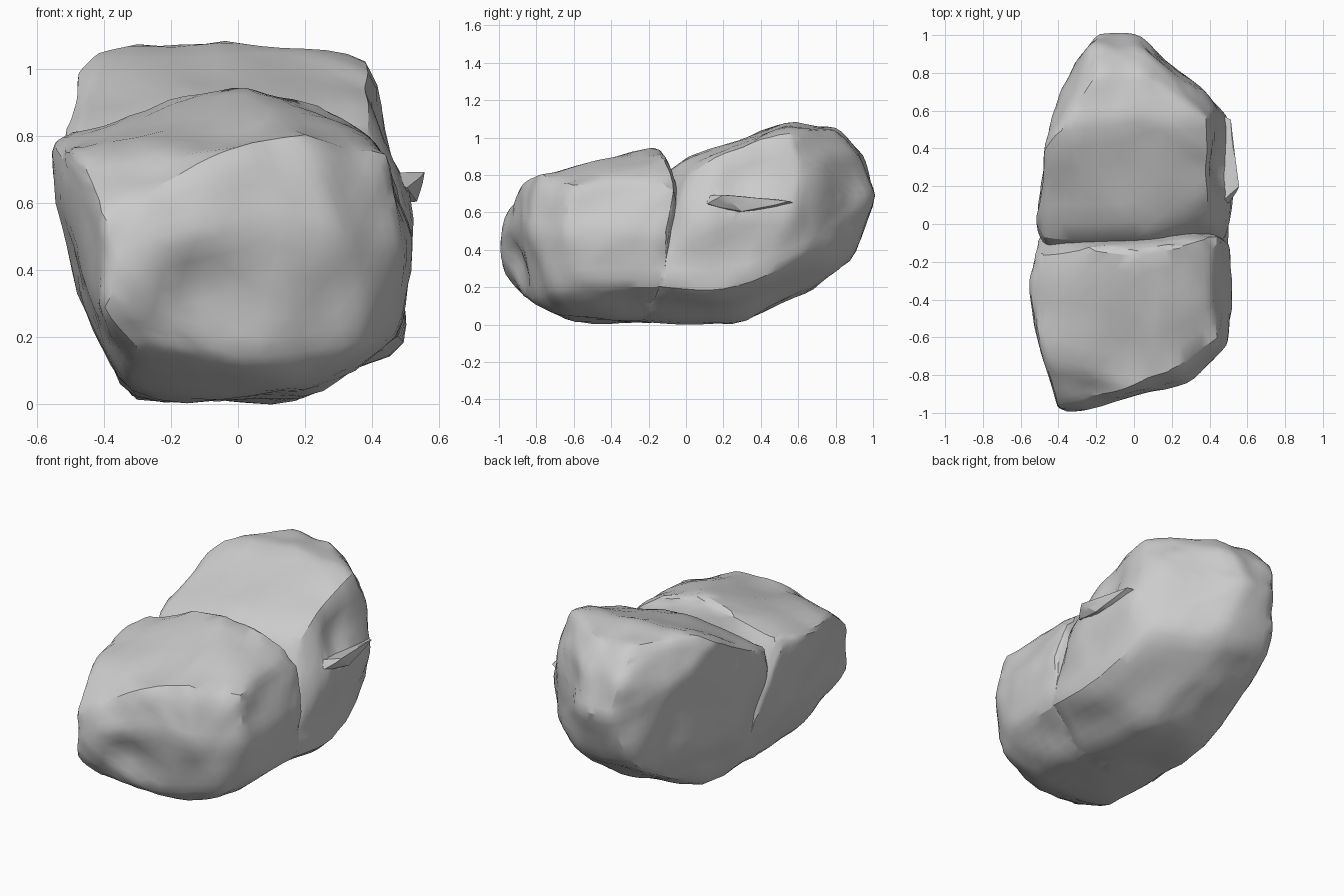
import bpy
import bmesh
from mathutils import Vector, noise

cube = bpy.data.objects.get("Cube")
if cube:
    bpy.data.objects.remove(cube, do_unlink=True)

stone = bpy.data.materials.new("stone grey")
stone.use_nodes = True
grey = (0.6, 0.6, 0.6, 1)
stone.diffuse_color = grey
stone.node_tree.nodes["Principled BSDF"].inputs["Base Color"].default_value = grey


def chunk(name, corners, dents=(), cuts=5, rounding=2, rough=0.022):
    """Hull a few corner points, then wear the edges and roughen the faces."""
    bm = bmesh.new()
    for corner in corners:
        bm.verts.new(corner)
    hull = bmesh.ops.convex_hull(bm, input=bm.verts[:])
    inner = {v for v in hull["geom_interior"] + hull["geom_unused"]
             if isinstance(v, bmesh.types.BMVert)}
    bmesh.ops.delete(bm, geom=list(inner), context="VERTS")
    bmesh.ops.subdivide_edges(bm, edges=bm.edges[:], cuts=cuts, use_grid_fill=True)
    bmesh.ops.triangulate(bm, faces=bm.faces[:])
    for _ in range(rounding):
        bmesh.ops.smooth_vert(bm, verts=bm.verts[:], factor=0.4,
                              use_axis_x=True, use_axis_y=True, use_axis_z=True)
    bm.normal_update()
    shifts = []
    for v in bm.verts:
        amount = rough * noise.noise(v.co * 4) + rough * 0.4 * noise.noise(v.co * 10)
        shift = v.normal * amount
        # Worn hollows fade out from their middle
        for middle, radius, depth in dents:
            near = 1 - (v.co - Vector(middle)).length / radius
            if near > 0:
                shift -= v.normal * depth * near * near * (3 - 2 * near)
        shifts.append(shift)
    for v, shift in zip(bm.verts, shifts):
        v.co += shift
    bmesh.ops.recalc_face_normals(bm, faces=bm.faces[:])
    mesh = bpy.data.meshes.new(name)
    bm.to_mesh(mesh)
    bm.free()
    mesh.materials.append(stone)
    obj = bpy.data.objects.new(name, mesh)
    bpy.context.collection.objects.link(obj)
    return obj


# Front boulder: base, lower edge, front face, brow, top ridge, flanks
front_corners = [
    (-.33, -.6, .02), (.2, -.6, .03), (-.3, 0, .01), (.2, 0, .01),
    (-.31, -.9, .17), (0, -.85, .13), (.37, -.72, .18), (.48, -.5, .2), (.49, -.1, .19),
    (-.4, -.97, .3), (-.36, -1.01, .43), (-.41, -.97, .58), (.1, -.9, .55),
    (.33, -.82, .5), (.5, -.65, .5),
    (-.2, -.94, .7), (.05, -.86, .81), (.2, -.8, .81), (.44, -.62, .75), (-.47, -.72, .74),
    (-.48, -.15, .83), (-.25, -.12, .9), (.03, -.15, .96), (.25, -.1, .9), (.42, -.05, .79),
    (-.56, -.35, .77), (-.53, -.16, .76), (.52, -.3, .5), (.51, -.1, .5),
    (-.47, -.5, .33), (-.45, -.8, .32), (-.47, 0, .33),
]
front_dents = [((-.05, -.72, .84), .25, .05), ((-.12, -.95, .36), .16, .05),
               ((.02, -.92, .28), .18, .03), ((-.2, -.95, .72), .2, .03)]
front_boulder = chunk("front_boulder", front_corners, front_dents)

# Back boulder: base, right flank, crown, left flank, rear face
back_corners = [
    (-.33, -.3, .02), (.2, -.3, .01), (-.3, .25, .01), (.15, .25, .01),
    (.49, -.2, .2), (.5, .2, .18), (.44, .64, .35),
    (.51, 0, .5), (.51, .25, .6), (.49, .58, .6),
    (.4, 0, .8), (.4, .25, .96), (.39, .55, 1.04), (.42, .62, .88),
    (0, .55, 1.08), (-.4, .5, 1.07), (-.2, .8, 1.05), (.05, .8, 1.04),
    (-.48, -.1, .8), (0, -.1, .86), (-.53, 0, .8), (-.47, .4, 1), (-.5, .2, .86),
    (-.42, .62, .85), (-.47, .2, .35), (-.38, .6, .4),
    (-.19, 1.02, .7), (.02, 1.01, .7), (-.22, .94, .9), (.05, .93, .9),
    (-.27, .88, .36), (.1, .87, .32), (.25, .81, .7), (-.32, .85, .75), (-.1, .6, .15),
]
back_dents = [((.43, .3, .8), .22, .04), ((.2, .25, 1), .25, .02)]
back_boulder = chunk("back_boulder", back_corners, back_dents)

# Narrow broken ledge on the right flank
ledge_corners = [(.42, .08, .68), (.42, .6, .64), (.42, .2, .6), (.5, .12, .65),
                 (.55, .2, .69), (.53, .32, .68), (.51, .55, .66), (.53, .3, .61)]
side_ledge = chunk("side_ledge", ledge_corners, cuts=2, rounding=0, rough=.01)

# Fuse the pieces into one rock
bpy.context.view_layer.objects.active = front_boulder
for piece in (back_boulder, side_ledge):
    fuse = front_boulder.modifiers.new("fuse", "BOOLEAN")
    fuse.operation = "UNION"
    fuse.solver = "EXACT"
    fuse.object = piece
    bpy.ops.object.modifier_apply(modifier=fuse.name)
    bpy.data.objects.remove(piece, do_unlink=True)
front_boulder.name = "rock"

# Rest it on the ground
lowest = min(v.co.z for v in front_boulder.data.vertices)
for v in front_boulder.data.vertices:
    v.co.z -= lowest

bpy.ops.object.select_all(action="DESELECT")
front_boulder.select_set(True)
bpy.ops.object.shade_smooth_by_angle(angle=.5)
